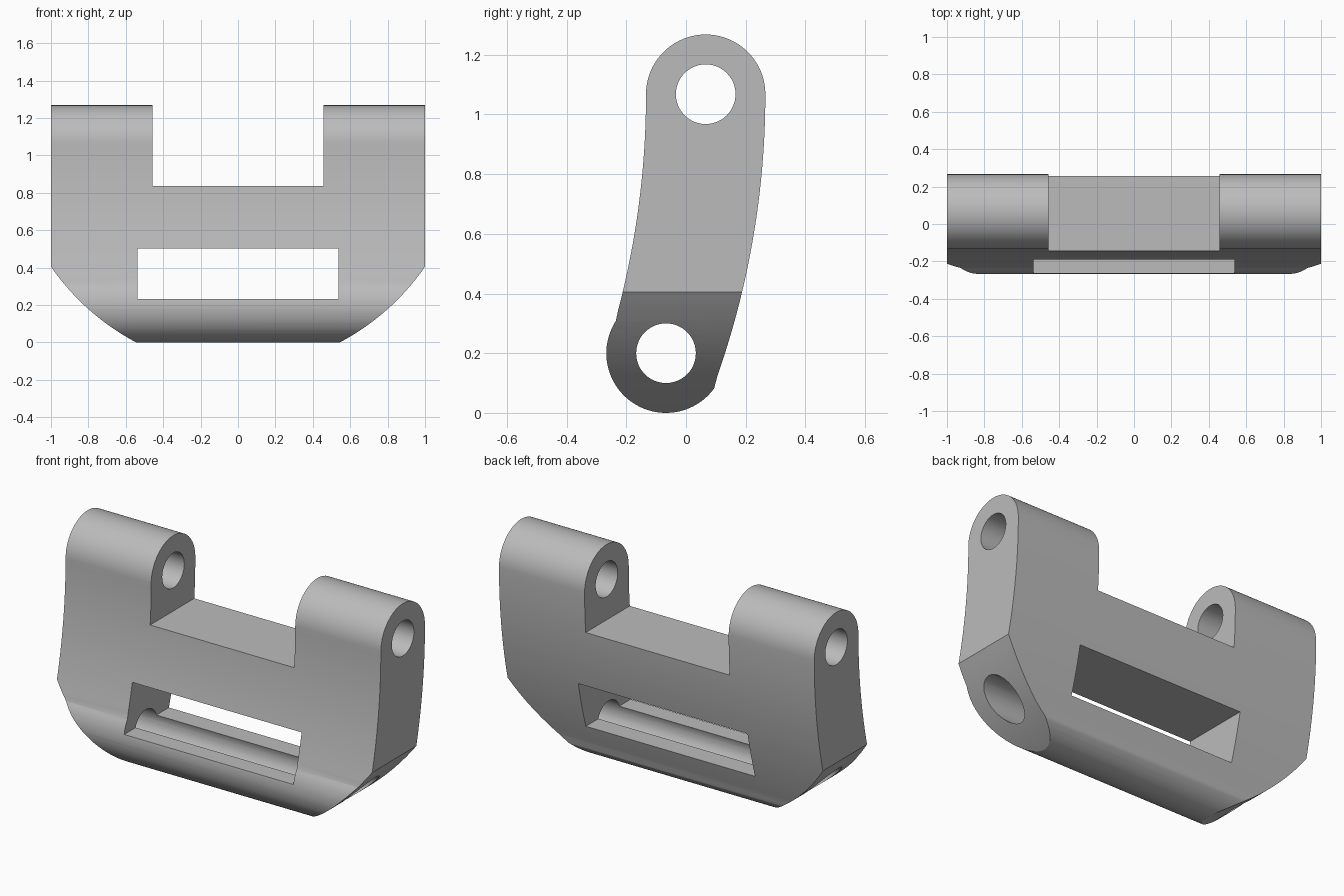
import bpy, bmesh
from math import sin, cos, pi, sqrt, atan2, radians
from mathutils import Vector

old = bpy.data.objects.get("Cube")
if old:
    bpy.data.objects.remove(old, do_unlink=True)

# Single grey plastic
grey = bpy.data.materials.new("plain grey")
grey.use_nodes = True
colour = (0.5, 0.5, 0.5, 1)
grey.diffuse_color = colour
grey.node_tree.nodes["Principled BSDF"].inputs["Base Color"].default_value = colour

R = 0.2          # boss radius
HOLE = 0.1       # pin hole radius
TOP = (0.066, 1.068)
LOW = (-0.067, 0.2)
BEND = 2.85      # curvature of the front and back walls


def prism(name, outline, axis, half):
    """Extrude a closed 2D outline along x (outline = y,z) or y (outline = x,z)."""
    bm = bmesh.new()

    def point(a, b, d):
        return Vector((d, a, b)) if axis == "x" else Vector((a, d, b))
    face = bm.faces.new([bm.verts.new(point(a, b, -half)) for a, b in outline])
    res = bmesh.ops.extrude_face_region(bm, geom=[face])
    moved = [v for v in res["geom"] if isinstance(v, bmesh.types.BMVert)]
    bmesh.ops.translate(bm, verts=moved, vec=point(0, 0, 2 * half))
    bmesh.ops.recalc_face_normals(bm, faces=bm.faces)
    mesh = bpy.data.meshes.new(name)
    bm.to_mesh(mesh)
    bm.free()
    mesh.materials.append(grey)
    obj = bpy.data.objects.new(name, mesh)
    bpy.context.collection.objects.link(obj)
    return obj


def arc(centre, radius, start, end, n):
    return [(centre[0] + radius * cos(start + (end - start) * i / n),
             centre[1] + radius * sin(start + (end - start) * i / n)) for i in range(n + 1)]


def wall(y_top, z):
    """Height-dependent y of a gently bent wall."""
    return y_top - BEND + sqrt(BEND ** 2 - (TOP[1] - z) ** 2)


def combine(body, tool, operation):
    mod = body.modifiers.new(tool.name, "BOOLEAN")
    mod.operation = operation
    mod.solver = "EXACT"
    mod.object = tool
    bpy.context.view_layer.objects.active = body
    bpy.ops.object.modifier_apply(modifier=mod.name)
    bpy.data.objects.remove(tool, do_unlink=True)


# Side profile: round top, bent walls, round lower boss
front_z, back_z = 0.31, 0.084
front_y, back_y = wall(TOP[0] - R, front_z), wall(TOP[0] + R, back_z)
steps = 24
side = arc(TOP, R, 0, pi, 40)
side += [(wall(TOP[0] - R, z), z) for z in
         (TOP[1] + (front_z - TOP[1]) * i / steps for i in range(1, steps))]
a0 = atan2(front_z - LOW[1], front_y - LOW[0])
a1 = 2 * pi + atan2(back_z - LOW[1], back_y - LOW[0])
side += arc(LOW, R, a0, a1, 40)
side += [(wall(TOP[0] + R, z), z) for z in
         (back_z + (TOP[1] - back_z) * i / steps for i in range(1, steps))]
body = prism("hinge_link_body", side, "x", 1.0)

# Front outline: two lugs, notch between them, curved lower corners
p0, p1, p2 = Vector((1.0, 0.405)), Vector((0.823, 0.15)), Vector((0.545, 0.0))
corner = [p0 * (1 - t) ** 2 + p1 * 2 * t * (1 - t) + p2 * t * t
          for t in (i / 20 for i in range(21))]
half = [(0.457, 0.835), (0.457, 1.5), (1.1, 1.5), (1.1, p0.y + 0.14), (1.0002, p0.y + 0.0003)]
half += [tuple(p) for p in corner[1:]] + [(0.53, -0.01)]
outline = half + [(-x, z) for x, z in reversed(half)]
combine(body, prism("front_outline", outline, "y", 0.6), "INTERSECT")

# Pin holes through the lugs and the lower boss
for name, centre in (("upper_pin_hole", TOP), ("lower_pin_hole", LOW)):
    combine(body, prism(name, arc(centre, HOLE, 0, 2 * pi, 48)[:-1], "x", 1.2), "DIFFERENCE")

# Window slot, cutting into the lower pin hole
slot = [(-0.537, 0.232), (0.537, 0.232), (0.537, 0.503), (-0.537, 0.503)]
combine(body, prism("window_slot", slot, "y", 0.6), "DIFFERENCE")

# Smooth curves with crisp edges
bpy.ops.object.select_all(action="DESELECT")
body.select_set(True)
bpy.context.view_layer.objects.active = body
bpy.ops.object.shade_smooth_by_angle(angle=radians(25))
